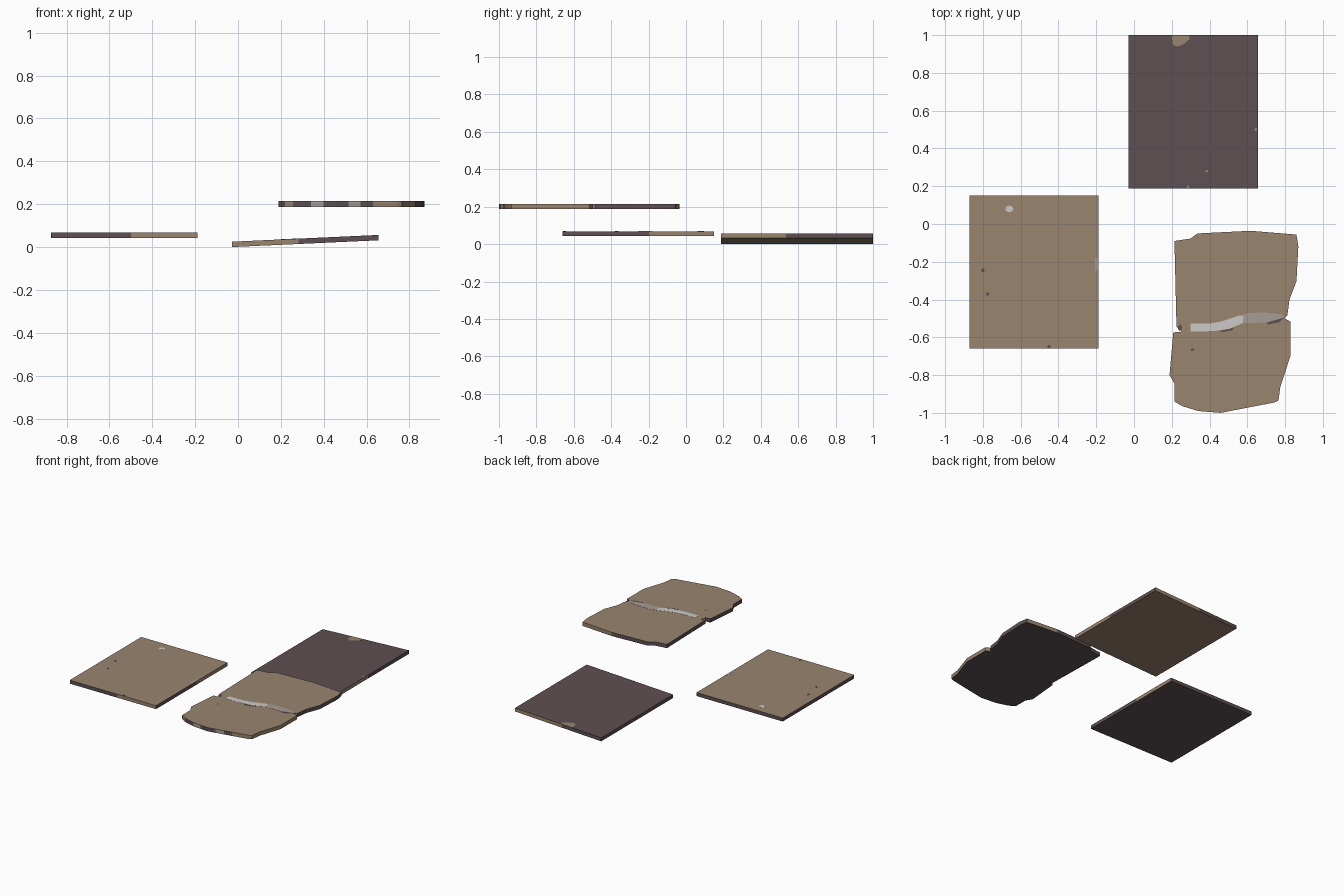
import bpy, bmesh, math
from mathutils import Vector

if "Cube" in bpy.data.objects:
    bpy.data.objects.remove(bpy.data.objects["Cube"])


def material(name, rgb):
    m = bpy.data.materials.new(name)
    m.diffuse_color = (*rgb, 1)
    m.use_nodes = True
    m.node_tree.nodes["Principled BSDF"].inputs["Base Color"].default_value = m.diffuse_color
    return m


TAN, PURPLE, PALE, GREIGE = range(4)
MATS = [material("tan clay", (0.32, 0.233, 0.158)),
        material("dark purple brown", (0.112, 0.079, 0.085)),
        material("pale chipped grey", (0.60, 0.59, 0.57)),
        material("greige", (0.38, 0.34, 0.30))]
THICK = 0.025


def resample(points, step=0.06):
    """Add points along each outline edge so edge colours can change."""
    out = []
    for i, p in enumerate(points):
        a, b = Vector(p), Vector(points[(i + 1) % len(points)])
        n = max(1, round((b - a).length / step))
        out += [a.lerp(b, k / n) for k in range(n)]
    return out


def prism(name, points, z0, z1, rule, slope=0.0, x0=0.0):
    """Extruded outline; slope lifts z along x; rule colours each face."""
    bm = bmesh.new()
    vs = [bm.verts.new((x, y, z0 + slope * (x - x0))) for x, y in points]
    base = bm.faces.new(vs)
    top = bmesh.ops.extrude_face_region(bm, geom=[base])["geom"]
    bmesh.ops.translate(bm, vec=(0, 0, z1 - z0),
                        verts=[g for g in top if isinstance(g, bmesh.types.BMVert)])
    bmesh.ops.recalc_face_normals(bm, faces=bm.faces)
    for f in bm.faces:
        f.normal_update()
        f.material_index = rule(f.normal, f.calc_center_median())
    me = bpy.data.meshes.new(name)
    bm.to_mesh(me)
    bm.free()
    for m in MATS:
        me.materials.append(m)
    ob = bpy.data.objects.new(name, me)
    bpy.context.collection.objects.link(ob)
    return ob


def rect(xa, xb, ya, yb):
    return [(xa, ya), (xb, ya), (xb, yb), (xa, yb)]


def oval(x, y, rx, ry, n=7):
    return [(x + rx * math.cos(2 * math.pi * i / n), y + ry * math.sin(2 * math.pi * i / n))
            for i in range(n)]


def patch(name, points, z_top, mat, slope=0.0, x0=0.0):
    prism(name, points, z_top - 0.002, z_top + 0.0008, lambda n, c: mat, slope, x0)


# Left tile: tan on top, dark underneath
def left_rule(n, c):
    if abs(n.z) > 0.9:
        return TAN if n.z > 0 else PURPLE
    if n.y < -0.9:
        return PURPLE if c.x < -0.48 else TAN
    if n.x > 0.9:
        return PURPLE if c.y < -0.22 else TAN
    return PURPLE


prism("left_tile", resample(rect(-0.872, -0.188, -0.66, 0.15)), 0.043, 0.043 + THICK, left_rule)
patch("left_tile_pale_chip", oval(-0.66, 0.08, 0.022, 0.018), 0.068, PALE)
patch("left_tile_edge_chip", rect(-0.207, -0.189, -0.25, -0.18), 0.068, GREIGE)
for i, (x, y) in enumerate([(-0.80, -0.245), (-0.775, -0.37), (-0.45, -0.649)]):
    patch(f"left_tile_dark_spot_{i}", oval(x, y, 0.01, 0.01, 6), 0.068, PURPLE)


# Back tile: turned over, dark on top, tan underneath, tilted up toward +x
def back_rule(n, c):
    if abs(n.z) > 0.9:
        return PURPLE if n.z > 0 else TAN
    if n.y < -0.9:
        return TAN if c.x < 0.27 else PURPLE
    if n.x > 0.9:
        return TAN if c.y < 0.55 else PURPLE
    if n.y > 0.9:
        return TAN if c.x > 0.3 else PURPLE
    return PURPLE


TILT = dict(slope=0.046, x0=-0.028)
prism("back_tile", resample(rect(-0.028, 0.656, 0.187, 1.0)), 0, THICK, back_rule, **TILT)
patch("back_tile_tan_chip", [(0.2, 0.999), (0.205, 0.95), (0.23, 0.938), (0.27, 0.957),
                             (0.295, 0.98), (0.295, 0.999)], THICK, TAN, **TILT)
for i, (x, y) in enumerate([(0.645, 0.5), (0.385, 0.28), (0.285, 0.196)]):
    patch(f"back_tile_spot_{i}", oval(x, y, 0.008, 0.008, 6), THICK, TAN, **TILT)

# Broken slab: irregular outline with notches at the crack
OUTLINE = [(0.214, -0.09), (0.30, -0.077), (0.336, -0.05), (0.617, -0.036), (0.86, -0.056),
           (0.87, -0.12), (0.86, -0.304), (0.823, -0.40), (0.812, -0.485), (0.797, -0.5),
           (0.828, -0.516), (0.828, -0.70), (0.775, -0.86), (0.765, -0.934), (0.743, -0.945),
           (0.458, -1.0), (0.34, -0.99), (0.257, -0.965), (0.214, -0.94), (0.214, -0.844),
           (0.188, -0.80), (0.208, -0.574), (0.25, -0.57), (0.225, -0.545)]


def broken_rule(n, c):
    if abs(n.z) > 0.9:
        return TAN if n.z > 0 else PURPLE
    if n.y < -0.7:
        if 0.35 < c.x < 0.42 or 0.5 < c.x < 0.6:
            return GREIGE
        return PURPLE if 0.24 < c.x < 0.64 else TAN
    if n.x > 0.5:
        return TAN if c.y < -0.52 else PURPLE
    return TAN if n.y > 0.7 and c.x > 0.6 else PURPLE


Z = 0.214
prism("broken_slab", resample(OUTLINE), Z - 0.027, Z, broken_rule)

# Worn crack across the broken slab
patch("crack_pale", [(0.30, -0.527), (0.40, -0.527), (0.465, -0.515), (0.558, -0.484),
                     (0.58, -0.49), (0.575, -0.525), (0.505, -0.555), (0.42, -0.567),
                     (0.30, -0.57)], Z, PALE)
patch("crack_greige", [(0.558, -0.484), (0.60, -0.472), (0.68, -0.468), (0.78, -0.478),
                       (0.80, -0.494), (0.70, -0.522), (0.575, -0.525), (0.58, -0.49)], Z, GREIGE)
patch("crack_dark_left", oval(0.243, -0.548, 0.012, 0.016), Z, PURPLE)
patch("crack_dark_middle", [(0.45, -0.568), (0.53, -0.548), (0.52, -0.562), (0.47, -0.573)], Z, PURPLE)
patch("crack_dark_right", [(0.70, -0.522), (0.80, -0.493), (0.77, -0.52), (0.71, -0.532)], Z, PURPLE)
patch("broken_slab_spot", oval(0.31, -0.665, 0.01, 0.008, 6), Z, PURPLE)
